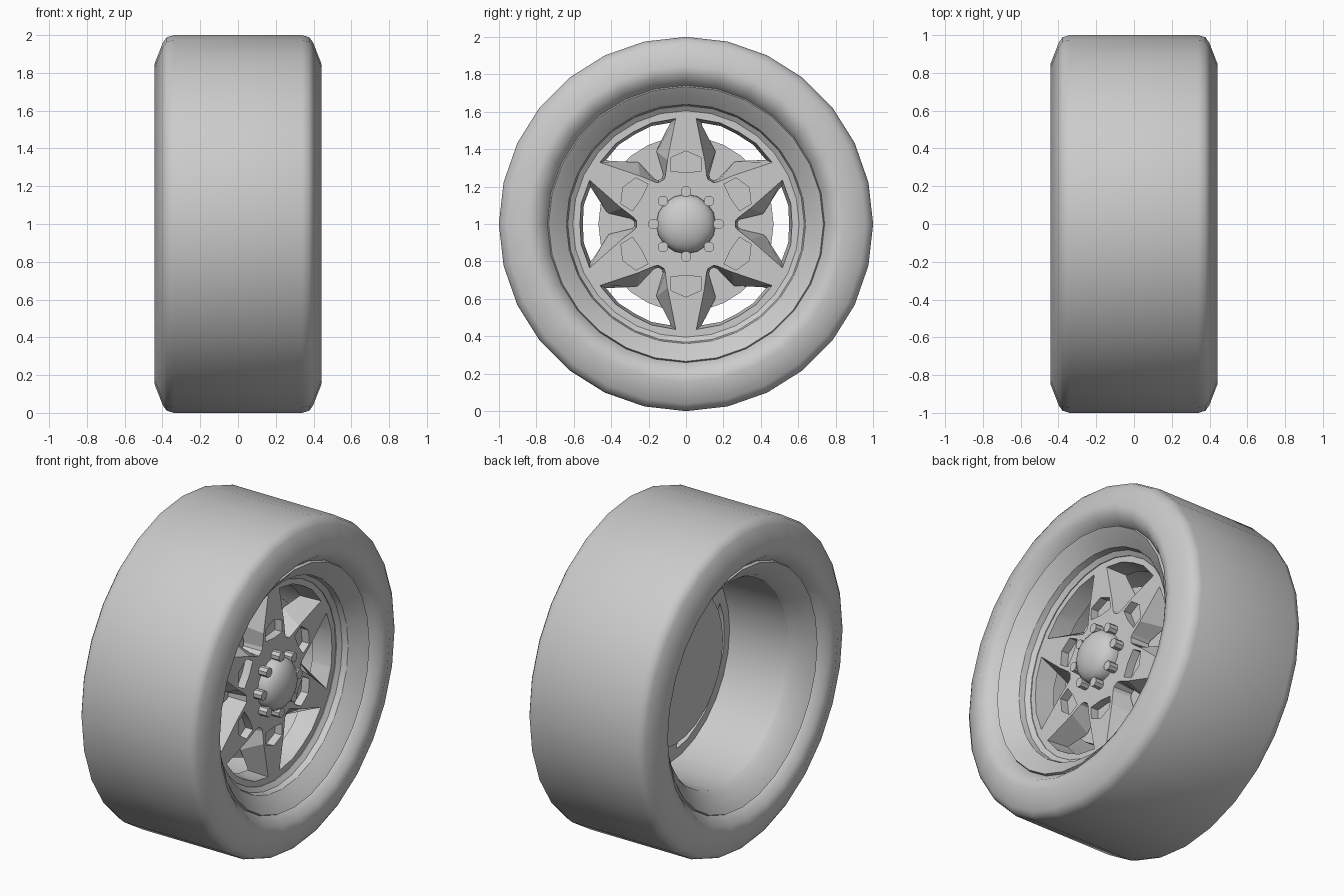
import bpy, bmesh
from math import sin, cos, pi, radians
from mathutils import Vector

SEG = 28
CENTRE = Vector((0, 0, 1))

cube = bpy.data.objects.get("Cube")
if cube:
    bpy.data.objects.remove(cube)

grey = bpy.data.materials.new("light_grey")
grey.use_nodes = True
grey.diffuse_color = (0.6, 0.6, 0.6, 1)
grey.node_tree.nodes["Principled BSDF"].inputs["Base Color"].default_value = (0.6, 0.6, 0.6, 1)


def polar(x, a, b, ang):
    """Point a outward and b sideways along a spoke direction, at axle position x."""
    return CENTRE + Vector((x, a * cos(ang) - b * sin(ang), a * sin(ang) + b * cos(ang)))


def finish(name, bm, smooth=None):
    bmesh.ops.recalc_face_normals(bm, faces=bm.faces[:])
    mesh = bpy.data.meshes.new(name)
    bm.to_mesh(mesh)
    bm.free()
    mesh.materials.append(grey)
    obj = bpy.data.objects.new(name, mesh)
    bpy.context.collection.objects.link(obj)
    if smooth:
        smooth_angle(obj, smooth)
    return obj


def smooth_angle(obj, degrees):
    bpy.ops.object.select_all(action='DESELECT')
    obj.select_set(True)
    bpy.context.view_layer.objects.active = obj
    bpy.ops.object.shade_smooth_by_angle(angle=radians(degrees))


def lathe(name, profile, seg=SEG, closed=True, smooth=30):
    """Revolve (x, radius) points about the axle."""
    bm = bmesh.new()
    rings = []
    for x, r in profile:
        if r == 0:
            rings.append([bm.verts.new(polar(x, 0, 0, 0))] * seg)
        else:
            rings.append([bm.verts.new(polar(x, r, 0, 2 * pi * i / seg)) for i in range(seg)])
    pairs = list(zip(rings, rings[1:]))
    if closed:
        pairs.append((rings[-1], rings[0]))
    for p, q in pairs:
        for i in range(seg):
            j = (i + 1) % seg
            quad = list(dict.fromkeys((p[i], p[j], q[j], q[i])))
            if len(quad) > 2:
                bm.faces.new(quad)
    return finish(name, bm, smooth)


def loft(bm, front, back):
    """Close a solid between two matching outlines."""
    f = [bm.verts.new(p) for p in front]
    b = [bm.verts.new(p) for p in back]
    bm.faces.new(f)
    bm.faces.new(b[::-1])
    n = len(f)
    for i in range(n):
        j = (i + 1) % n
        bm.faces.new((f[i], b[i], b[j], f[j]))


def mirrored(half):
    """Complete an outline symmetric about its own axis."""
    return half + [(a, -b) for a, b in reversed(half) if b != 0]


def cut(target, name, outline_front, outline_back, x_front, x_back, offset):
    """Subtract six tapered pockets from a part."""
    bm = bmesh.new()
    for k in range(6):
        ang = k * pi / 3 + offset
        loft(bm, [polar(x_front, a, b, ang) for a, b in outline_front],
             [polar(x_back, a, b, ang) for a, b in outline_back])
    cutter = finish(name, bm)
    cutter.hide_render = True
    mod = target.modifiers.new(name, 'BOOLEAN')
    mod.object = cutter
    mod.solver = 'EXACT'
    bpy.ops.object.select_all(action='DESELECT')
    target.select_set(True)
    bpy.context.view_layer.objects.active = target
    bpy.ops.object.modifier_apply(modifier=name)
    bpy.data.objects.remove(cutter)


# Tyre: half profile mirrored across the middle
half = [(0.34, 0.72), (0.385, 0.752), (0.425, 0.785), (0.443, 0.845),
        (0.398, 0.96), (0.378, 0.988), (0.34, 1.0)]
lathe("tyre", half + [(-x, r) for x, r in reversed(half)], smooth=50)

# Rim: bevelled lip, stepped dish, straight barrel, open rear
lip = [(0.34, 0.753), (0.385, 0.734), (0.365, 0.706), (0.305, 0.64)]
outer = lip + [(0.27, 0.632), (0.25, 0.605), (0.12, 0.605)]
rear = [(-0.27, 0.62)] + [(-x, r) for x, r in reversed(lip)]
lathe("rim", outer + rear + [(-0.3, 0.69), (0.3, 0.69)], smooth=25)

# Spoke disc with six arrow-shaped windows and six shallow pockets
DISC = 0.245
spokes = lathe("spoke_disc", [(DISC, 0), (DISC, 0.607), (0.125, 0.607), (0.125, 0)], closed=False, smooth=None)
window_front = mirrored([(0.265, 0.018), (0.28, 0.035), (0.345, 0.085), (0.515, 0.235), (0.56, 0.11), (0.567, 0)])
window_back = mirrored([(0.275, 0.012), (0.29, 0.024), (0.42, 0.055), (0.51, 0.195), (0.545, 0.1), (0.55, 0)])
cut(spokes, "window_cutter", window_front, window_back, DISC + 0.001, 0.115, 0)
pocket = mirrored([(0.275, 0), (0.283, 0.082), (0.355, 0.08), (0.39, 0)])
cut(spokes, "pocket_cutter", pocket, pocket, DISC + 0.02, DISC - 0.05, pi / 6)
smooth_angle(spokes, 20)

# Brake disc behind the spokes
lathe("brake_disc", [(0.115, 0), (0.115, 0.468), (0.075, 0.468), (0.075, 0)], closed=False)

# Domed hub cap
dome = [(DISC - 0.01, 0.16), (DISC + 0.02, 0.158)]
dome += [(DISC + 0.02 + 0.09 * sin(t * pi / 12), 0.158 * cos(t * pi / 12)) for t in range(1, 6)]
lathe("hub_cap", dome + [(DISC + 0.11, 0)], seg=16, closed=False, smooth=50)

# Ring of eight wheel nuts
bm = bmesh.new()
for k in range(8):
    ang = k * pi / 4
    ring = [(0.174 + 0.029 * cos(i * pi / 4 + pi / 8), 0.029 * sin(i * pi / 4 + pi / 8)) for i in range(8)]
    loft(bm, [polar(DISC + 0.055, a, b, ang) for a, b in ring], [polar(DISC - 0.01, a, b, ang) for a, b in ring])
finish("wheel_nuts", bm, 30)
